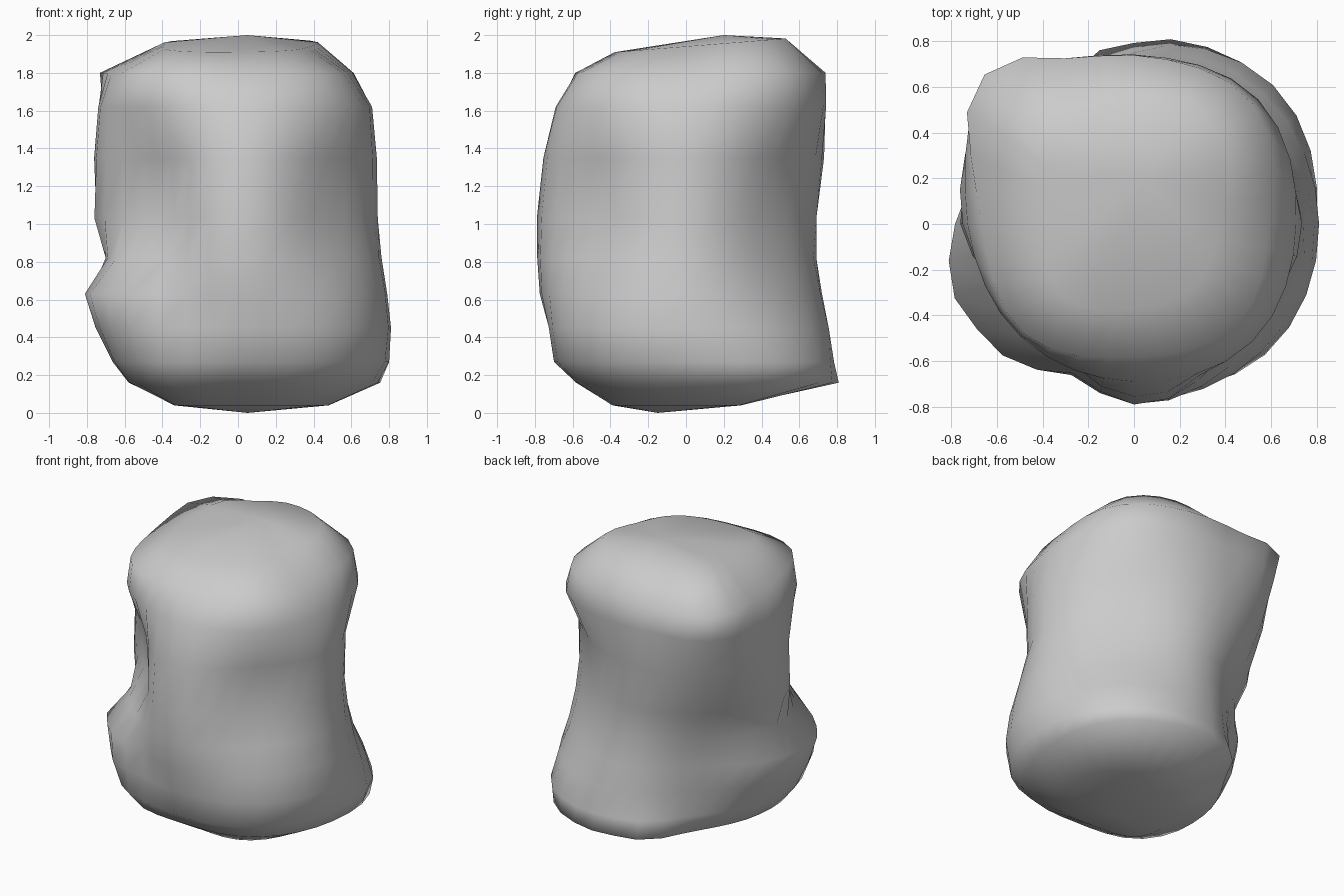
import bpy, bmesh
from math import cos, sin, pi, exp, degrees

if "Cube" in bpy.data.objects:
    bpy.data.objects.remove(bpy.data.objects["Cube"])

STEPS = 4          # points between neighbouring compass directions
# height: radius toward +x, then every 45 degrees counter-clockwise
RINGS = {
    0.04: (.48, .40, .20, .25, .30, .42, .38, .47),
    0.16: (.74, .85, .785, .57, .57, .66, .58, .68),
    0.27: (.80, .86, .765, .58, .65, .75, .70, .78),
    0.45: (.81, .80, .75, .60, .74, .81, .73, .81),
    0.63: (.79, .72, .72, .62, .78, .82, .78, .79),
    0.82: (.76, .67, .69, .63, .70, .69, .79, .74),
    1.03: (.74, .64, .69, .71, .76, .57, .79, .67),
    1.35: (.735, .66, .72, .82, .75, .60, .755, .68),
    1.62: (.71, .77, .745, .89, .73, .70, .69, .73),
    1.80: (.59, .74, .745, .93, .67, .68, .58, .63),
    1.94: (.38, .54, .53, .50, .40, .44, .37, .38),
}
# local dents and bulges: angle, height, amount, angular spread, height spread
BUMPS = [(112, 1.78, -.07, 14, .22), (160, 1.78, -.04, 12, .22),
         (199, .63, .04, 12, .12), (247, .58, -.09, 14, .25),
         (106, .18, .05, 10, .10), (82, .16, .01, 8, .06)]


def catmull(a, b, c, d, t):
    return .5 * (2*b + (c-a)*t + (2*a-5*b+4*c-d)*t*t + (3*b-a-3*c+d)*t**3)


def bump(deg, z):
    return sum(amt * exp(-((deg - a) / wa)**2 - ((z - h) / wh)**2)
               for a, h, amt, wa, wh in BUMPS)


def ring_points(radii, z):
    n = len(radii)
    for i in range(n * STEPS):
        k, s = divmod(i, STEPS)
        ang = 2 * pi * i / (n * STEPS)
        r = catmull(*(radii[(k+j) % n] for j in (-1, 0, 1, 2)), s / STEPS)
        r += bump(degrees(ang), z)
        y = r * sin(ang)
        tilt = .08 * y if z > 1.9 else 0      # crown rises toward the back
        yield r * cos(ang), y, z + tilt


# Lumpy stone body: lofted rings with pointed caps
bm = bmesh.new()
rings = [[bm.verts.new(p) for p in ring_points(r, z)] for z, r in RINGS.items()]
n = len(rings[0])
for lo, hi in zip(rings, rings[1:]):
    for i in range(n):
        j = (i + 1) % n
        bm.faces.new((lo[i], lo[j], hi[j], hi[i]))
bottom = bm.verts.new((.05, -.15, 0))
top = bm.verts.new((.05, .2, 2))
for i in range(n):
    j = (i + 1) % n
    bm.faces.new((rings[0][j], rings[0][i], bottom))
    bm.faces.new((rings[-1][i], rings[-1][j], top))
bmesh.ops.recalc_face_normals(bm, faces=bm.faces)
for f in bm.faces:
    f.smooth = True
mesh = bpy.data.meshes.new("stone_body")
bm.to_mesh(mesh)
bm.free()
bpy.context.collection.objects.link(bpy.data.objects.new("stone_body", mesh))
